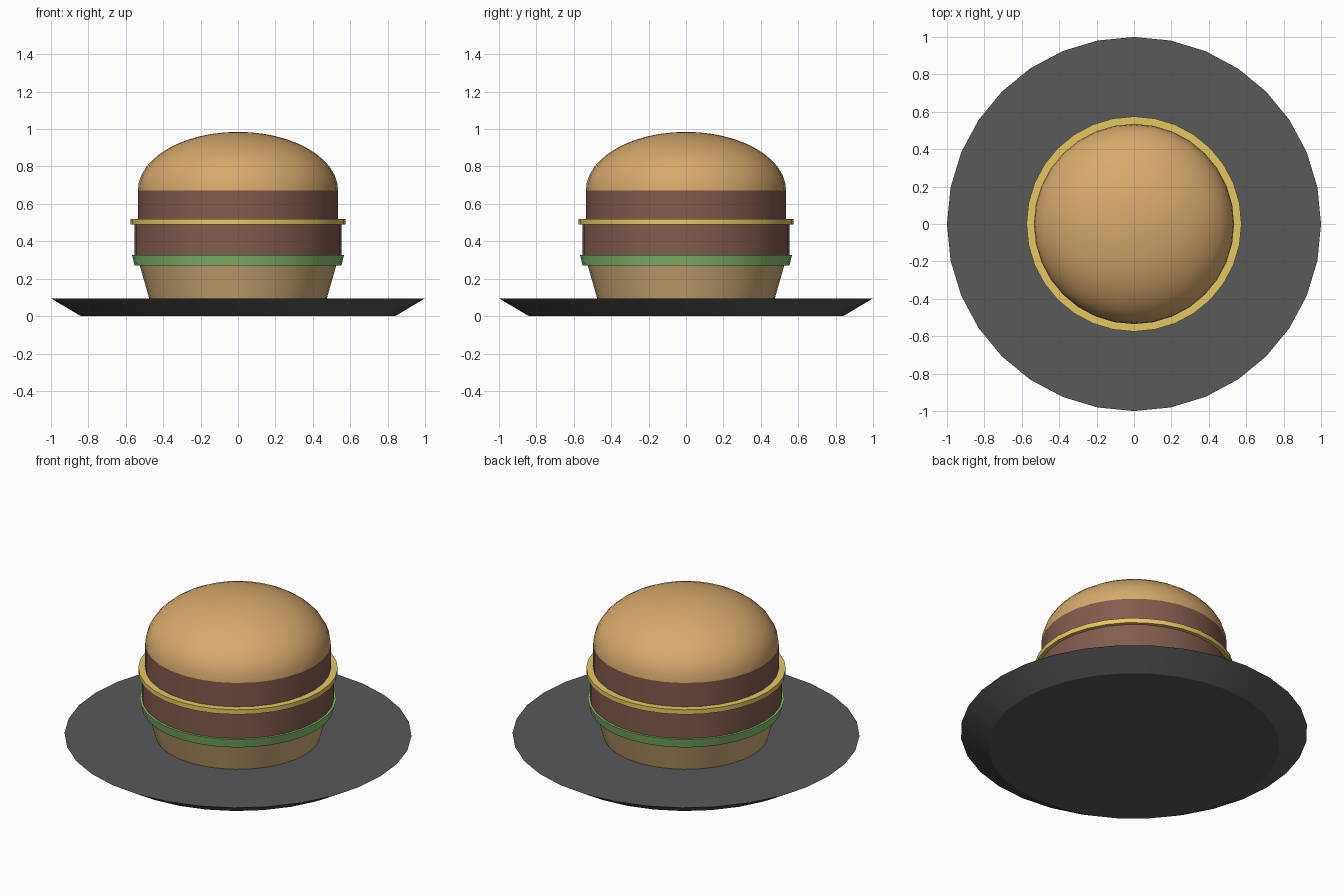
import bpy, bmesh
from math import sin, cos, pi, radians

if "Cube" in bpy.data.objects:
    bpy.data.objects.remove(bpy.data.objects["Cube"])

SIDES = 32


def material(name, rgb):
    m = bpy.data.materials.new(name)
    m.diffuse_color = (*rgb, 1)
    m.use_nodes = True
    m.node_tree.nodes["Principled BSDF"].inputs["Base Color"].default_value = m.diffuse_color
    return m


def lathe(name, profile, mat, smooth=True):
    """Closed solid of revolution from (radius, z) points, bottom to top."""
    bm = bmesh.new()
    rings = []
    for r, z in profile:
        if r == 0:
            rings.append([bm.verts.new((0, 0, z))])
        else:
            rings.append([bm.verts.new((r * cos(2 * pi * i / SIDES),
                                        r * sin(2 * pi * i / SIDES), z))
                          for i in range(SIDES)])
    for a, b in zip(rings, rings[1:]):
        for i in range(SIDES):
            j = (i + 1) % SIDES
            if len(b) == 1:
                bm.faces.new((a[i], a[j], b[0]))
            else:
                bm.faces.new((a[i], a[j], b[j], b[i]))
    bm.faces.new(rings[0][::-1])
    if len(rings[-1]) > 1:
        bm.faces.new(rings[-1])
    me = bpy.data.meshes.new(name)
    bm.to_mesh(me)
    bm.free()
    me.materials.append(mat)
    ob = bpy.data.objects.new(name, me)
    bpy.context.collection.objects.link(ob)
    if smooth:
        bpy.ops.object.select_all(action='DESELECT')
        ob.select_set(True)
        bpy.context.view_layer.objects.active = ob
        bpy.ops.object.shade_smooth_by_angle(angle=radians(30))
    return ob


slate = material("slate", (0.10, 0.10, 0.105))
bread = material("bread", (0.68, 0.40, 0.15))
bread_pale = material("bread_pale", (0.62, 0.41, 0.18))
meat = material("meat", (0.22, 0.105, 0.075))
green = material("green", (0.24, 0.52, 0.16))
yellow = material("yellow", (0.78, 0.57, 0.12))

# Plate with sloping rim
lathe("plate", [(0.84, 0), (1.0, 0.095)], slate)

# Stacked layers, bottom to top
lathe("bottom_bun", [(0.475, 0.095), (0.525, 0.27)], bread_pale)
lathe("lettuce", [(0.553, 0.27), (0.567, 0.327)], green)
lathe("lower_patty", [(0.553, 0.327), (0.553, 0.49)], meat)
lathe("cheese", [(0.575, 0.49), (0.575, 0.52)], yellow)
lathe("upper_patty", [(0.535, 0.52), (0.535, 0.672)], meat)

# Domed top bun
STEPS = 12
dome = [(0.535 * cos(pi / 2 * k / STEPS), 0.672 + 0.313 * sin(pi / 2 * k / STEPS))
        for k in range(STEPS)] + [(0, 0.985)]
lathe("top_bun", dome, bread)
